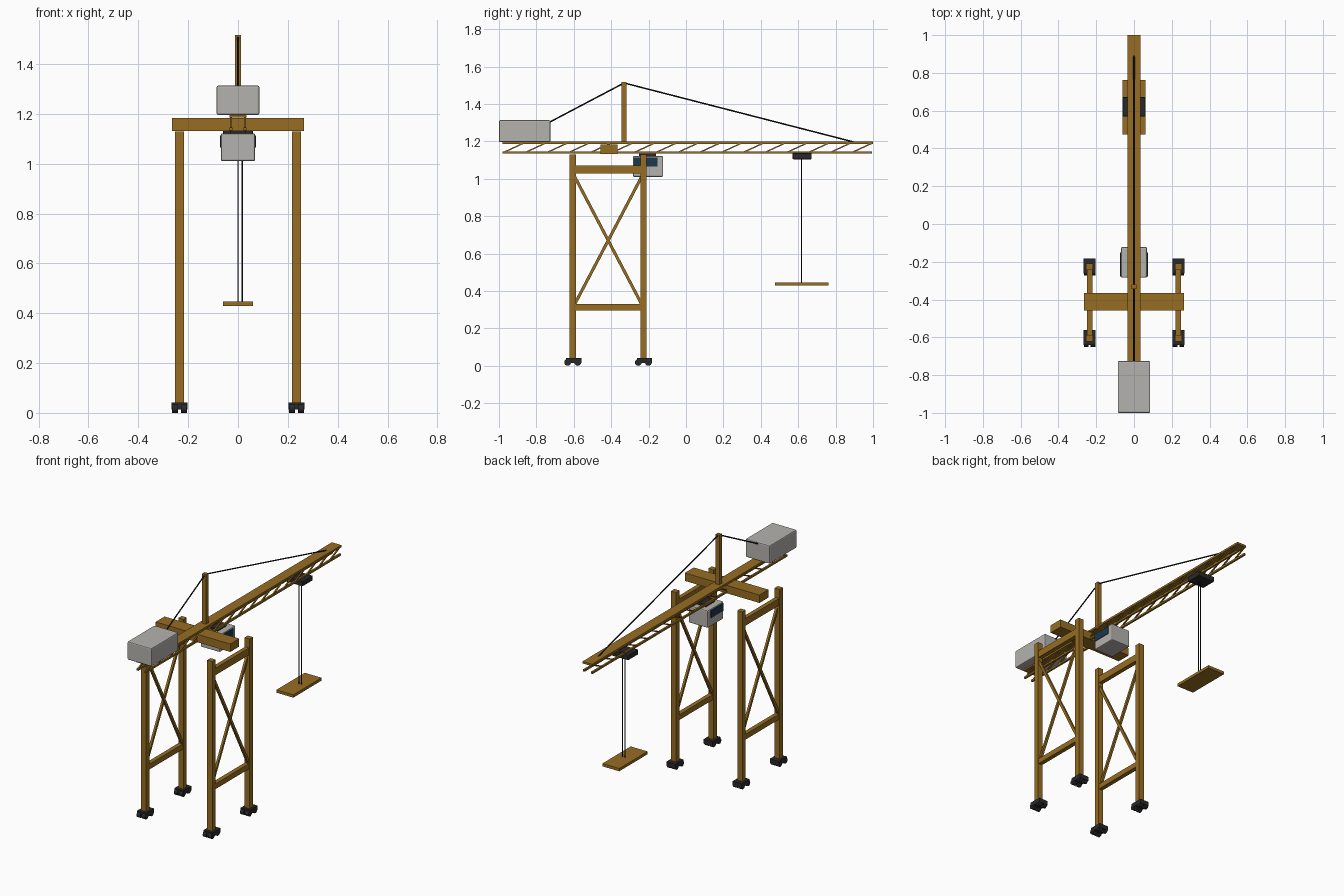
import bpy, bmesh, math
from mathutils import Vector, Matrix

if "Cube" in bpy.data.objects:
    bpy.data.objects.remove(bpy.data.objects["Cube"])


def material(name, rgb):
    m = bpy.data.materials.new(name)
    m.diffuse_color = (*rgb, 1)
    m.use_nodes = True
    m.node_tree.nodes["Principled BSDF"].inputs["Base Color"].default_value = m.diffuse_color
    return m


OCHRE = material("ochre steel", (0.31, 0.155, 0.017))
GREY = material("light grey panel", (0.46, 0.45, 0.42))
DARK = material("dark rubber", (0.022, 0.022, 0.024))
GLASS = material("dark blue glass", (0.012, 0.04, 0.07))
CABLE = material("black cable", (0.01, 0.01, 0.011))


def finish(name, bm, mat):
    me = bpy.data.meshes.new(name)
    bm.to_mesh(me)
    bm.free()
    me.materials.append(mat)
    ob = bpy.data.objects.new(name, me)
    bpy.context.collection.objects.link(ob)
    return ob


def add_box(bm, x, y, z):
    """Box from three (min, max) ranges."""
    c = Vector([(a + b) / 2 for a, b in (x, y, z)])
    s = [b - a for a, b in (x, y, z)]
    bmesh.ops.create_cube(bm, size=1, matrix=Matrix.Translation(c) @ Matrix.Diagonal((*s, 1)))


def box(name, x, y, z, mat, bevel=0):
    bm = bmesh.new()
    add_box(bm, x, y, z)
    ob = finish(name, bm, mat)
    if bevel:
        b = ob.modifiers.new("bevel", 'BEVEL')
        b.width, b.segments = bevel, 2
    return ob


def add_bar(bm, a, b, w, h):
    """Rectangular bar between two points, w wide along x."""
    a, b = Vector(a), Vector(b)
    d = (b - a).normalized()
    x = Vector((1, 0, 0))
    rot = Matrix((x, d.cross(x), d)).transposed().to_4x4()
    bmesh.ops.create_cube(bm, size=1, matrix=Matrix.Translation((a + b) / 2) @ rot
                          @ Matrix.Diagonal((w, h, (b - a).length, 1)))


def rod(name, a, b, r, mat):
    a, b = Vector(a), Vector(b)
    bm = bmesh.new()
    rot = (b - a).to_track_quat('Z', 'Y').to_matrix().to_4x4()
    bmesh.ops.create_cone(bm, cap_ends=True, segments=8, radius1=r, radius2=r,
                          depth=(b - a).length, matrix=Matrix.Translation((a + b) / 2) @ rot)
    return finish(name, bm, mat)


# Portal: two side frames, each with two legs, two rails and an X brace
LEG_Y = (-0.605, -0.227)
for side, sx in (("left", -1), ("right", 1)):
    cx = sx * 0.235
    for end, cy in zip(("front", "rear"), LEG_Y):
        box(f"{side}_{end}_leg", (cx - 0.018, cx + 0.018), (cy - 0.017, cy + 0.017),
            (0.03, 1.13), OCHRE)
        # Bogie with two pairs of wheels
        box(f"{side}_{end}_bogie", (cx - 0.032, cx + 0.032), (cy - 0.036, cy + 0.045),
            (0.014, 0.042), DARK)
        bm = bmesh.new()
        for wx in (-0.018, 0.018):
            for wy in (-0.028, 0.026):
                bmesh.ops.create_cone(
                    bm, cap_ends=True, segments=16, radius1=0.018, radius2=0.018, depth=0.024,
                    matrix=Matrix.Translation((cx + wx, cy + wy, 0.018))
                    @ Matrix.Rotation(math.pi / 2, 4, 'Y'))
        finish(f"{side}_{end}_wheels", bm, DARK)
    for nm, z in (("upper", (1.027, 1.072)), ("lower", (0.296, 0.33))):
        box(f"{side}_{nm}_rail", (cx - 0.014, cx + 0.014), LEG_Y, z, OCHRE)
    bm = bmesh.new()
    add_bar(bm, (cx - 0.004, LEG_Y[0], 0.31), (cx - 0.004, LEG_Y[1], 1.03), 0.014, 0.016)
    add_bar(bm, (cx + 0.004, LEG_Y[0], 1.03), (cx + 0.004, LEG_Y[1], 0.31), 0.014, 0.016)
    finish(f"{side}_cross_brace", bm, OCHRE)

box("portal_crossbeam", (-0.265, 0.265), (-0.457, -0.366), (1.132, 1.183), OCHRE)

# Jib: top plate, two lower chords and slanted lacing on both sides
Y0, Y1, BAYS = -0.98, 1.0, 17
box("jib_top_plate", (-0.034, 0.034), (Y0, Y1), (1.186, 1.199), OCHRE)
for side, sx in (("left", -1), ("right", 1)):
    cx = sx * 0.028
    box(f"jib_{side}_lower_chord", (cx - 0.006, cx + 0.006), (Y0, Y1 - 0.005),
        (1.134, 1.146), OCHRE)
    bm = bmesh.new()
    step = (Y1 - Y0) / BAYS
    for i in range(BAYS):
        y = Y0 + i * step
        add_bar(bm, (cx, y + 0.003, 1.14), (cx, y + step - 0.003, 1.191), 0.008, 0.007)
    finish(f"jib_{side}_lacing", bm, OCHRE)

# Mast and stay cables
box("mast", (-0.013, 0.013), (-0.344, -0.319), (1.19, 1.517), OCHRE)
rod("front_stay_cable", (0, -0.331, 1.512), (0, -0.93, 1.197), 0.004, CABLE)
rod("rear_stay_cable", (0, -0.331, 1.512), (0, 0.895, 1.197), 0.004, CABLE)

# Counterweight
box("counterweight", (-0.086, 0.086), (-1.0, -0.725), (1.196, 1.313), GREY, 0.007)

# Operator cabin with side windows
box("cabin", (-0.069, 0.069), (-0.284, -0.122), (1.01, 1.122), GREY, 0.007)
for side, sx in (("left", -1), ("right", 1)):
    box(f"{side}_cabin_window", (sx * 0.07 - 0.003, sx * 0.07 + 0.003), (-0.278, -0.152),
        (1.065, 1.114), GLASS)
box("cabin_hanger", (-0.03, 0.03), (-0.25, -0.16), (1.118, 1.136), DARK)

# Trolley, hoist ropes and load platform
box("trolley", (-0.06, 0.06), (0.57, 0.672), (1.104, 1.137), DARK, 0.004)
for i, x in enumerate((0.0, 0.017)):
    rod(f"hoist_rope_{i + 1}", (x, 0.618, 0.44), (x, 0.618, 1.11), 0.003, CABLE)
box("load_platform", (-0.06, 0.06), (0.475, 0.762), (0.428, 0.446), OCHRE)
